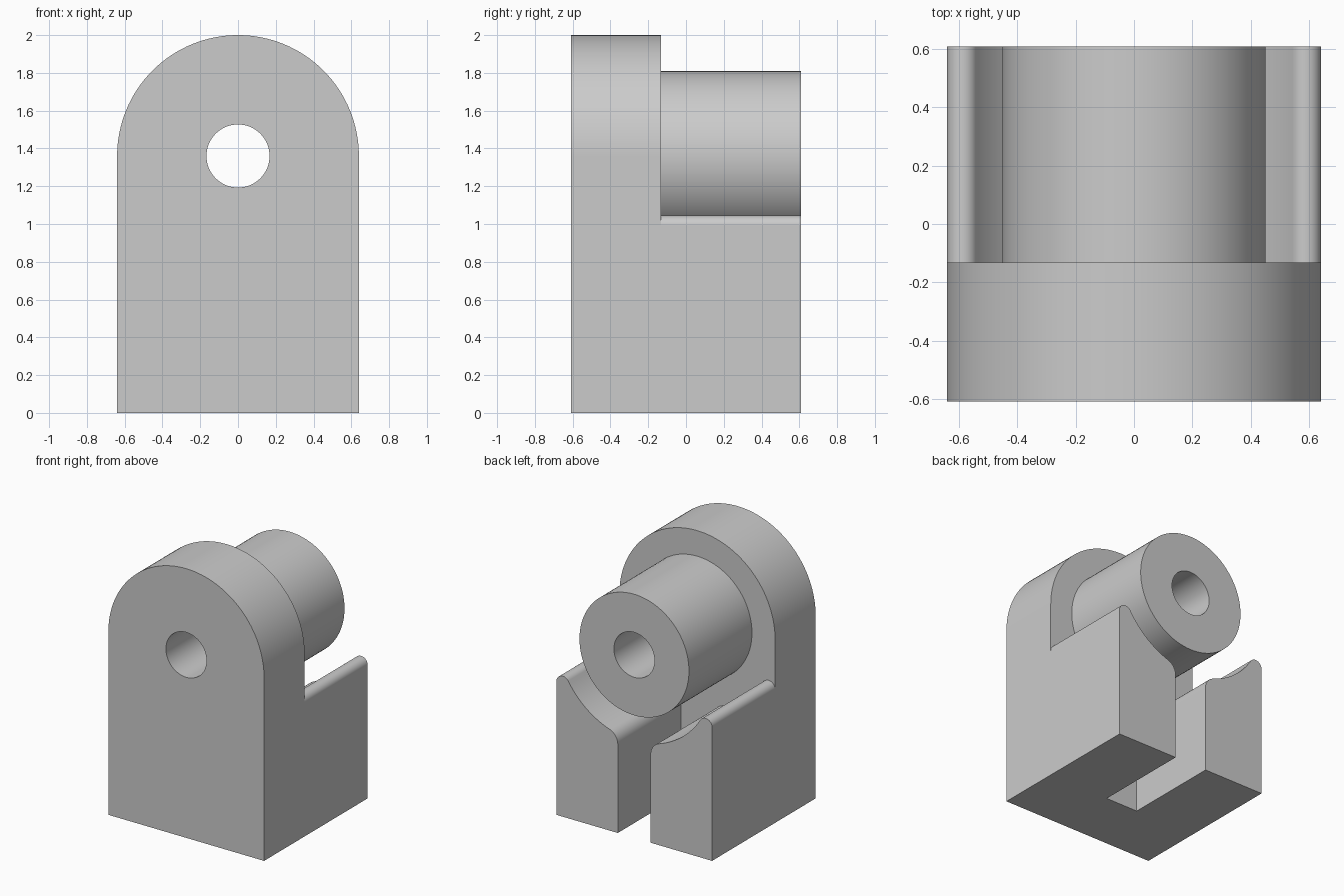
import bpy
import bmesh
from math import pi, sin, cos, sqrt, atan2, radians

cube = bpy.data.objects.get("Cube")
if cube:
    bpy.data.objects.remove(cube)

# Main dimensions
HALF_W = 0.64        # half width of the block, also radius of the rounded top
AXIS_Z = 1.36        # height of the bore axis
FRONT, STEP, BACK = -0.608, -0.132, 0.608
BOSS_R, BORE_R = 0.45, 0.167
SLOT = 0.135         # half width of the slot
OVERLAP = 0.1        # how far parts run into the plate before joining

grey = bpy.data.materials.new("plain grey")
grey.use_nodes = True
colour = (0.6, 0.6, 0.6, 1)
grey.diffuse_color = colour
grey.node_tree.nodes["Principled BSDF"].inputs["Base Color"].default_value = colour


def arc(cx, cz, r, start, end, steps):
    """Points on an arc in the xz plane, angles in radians."""
    angles = [start + (end - start) * i / steps for i in range(steps + 1)]
    return [(cx + r * cos(a), cz + r * sin(a)) for a in angles]


def prism(name, profile, y0, y1):
    """Extrude an xz profile along y."""
    bm = bmesh.new()
    face = bm.faces.new([bm.verts.new((x, y0, z)) for x, z in profile])
    out = bmesh.ops.extrude_face_region(bm, geom=[face])
    verts = [v for v in out["geom"] if isinstance(v, bmesh.types.BMVert)]
    bmesh.ops.translate(bm, verts=verts, vec=(0, y1 - y0, 0))
    bmesh.ops.recalc_face_normals(bm, faces=bm.faces)
    mesh = bpy.data.meshes.new(name)
    bm.to_mesh(mesh)
    bm.free()
    mesh.materials.append(grey)
    obj = bpy.data.objects.new(name, mesh)
    bpy.context.collection.objects.link(obj)
    return obj


def combine(target, tool, operation):
    """Apply a boolean and remove the tool."""
    mod = target.modifiers.new(operation, "BOOLEAN")
    mod.operation, mod.solver, mod.object = operation, "EXACT", tool
    bpy.ops.object.select_all(action="DESELECT")
    bpy.context.view_layer.objects.active = target
    target.select_set(True)
    bpy.ops.object.modifier_apply(modifier=mod.name)
    bpy.data.objects.remove(tool)


def circle(r, steps):
    return arc(0, AXIS_Z, r, 0, 2 * pi, steps)[:-1]


def jaw_profile():
    """Jaw with a hollow clearing the boss and rounded inner and outer lips."""
    inner_r, outer_r = 0.1, 0.053
    ix, ox = SLOT + inner_r, HALF_W - outer_r
    iz = AXIS_Z - sqrt((HALF_W + inner_r) ** 2 - ix ** 2)
    oz = AXIS_Z - sqrt((HALF_W + outer_r) ** 2 - ox ** 2)
    # directions from the bore axis to the two lip centres
    ia, oa = atan2(iz - AXIS_Z, ix), atan2(oz - AXIS_Z, ox)
    outer_lip = arc(ox, oz, outer_r, 0, oa + pi, 20)
    hollow = arc(0, AXIS_Z, HALF_W, oa, ia, 24)
    inner_lip = arc(ix, iz, inner_r, ia + pi, pi, 12)
    return [(SLOT, 0), (HALF_W, 0)] + outer_lip + hollow[1:-1] + inner_lip


# Front plate with a round top
plate = [(-HALF_W, 0), (HALF_W, 0)] + arc(0, AXIS_Z, HALF_W, 0, pi, 64)
body = prism("hinge_block", plate, FRONT, STEP)

# Left and right jaws behind the plate
jaw = jaw_profile()
for side, name in ((1, "left_jaw"), (-1, "right_jaw")):
    part = prism(name, [(side * x, z) for x, z in jaw], STEP - OVERLAP, BACK)
    combine(body, part, "UNION")

# Round boss, then the bore through boss and plate
combine(body, prism("boss", circle(BOSS_R, 96), STEP - OVERLAP, BACK), "UNION")
bore = prism("bore_cutter", circle(BORE_R, 64), FRONT - OVERLAP, BACK + OVERLAP)
bore.hide_render = True
combine(body, bore, "DIFFERENCE")

# Smooth curves, crisp edges
bpy.ops.object.shade_smooth_by_angle(angle=radians(30))
normals = body.modifiers.new("flat faces stay flat", "WEIGHTED_NORMAL")
normals.keep_sharp = True
